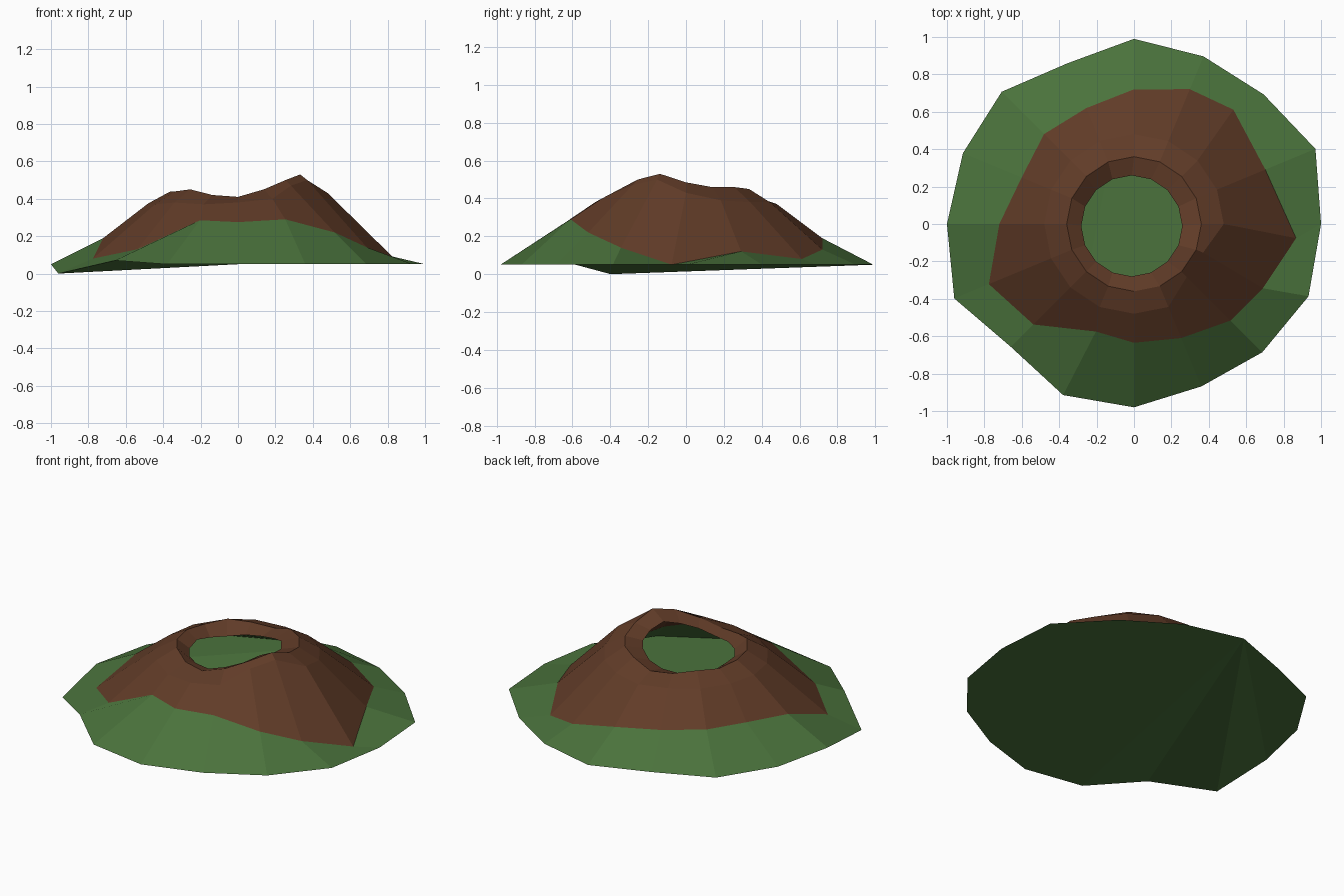
import bpy
import math

cube = bpy.data.objects.get("Cube")
if cube:
    bpy.data.objects.remove(cube, do_unlink=True)

SIDES = 16


def make_material(name, colour):
    mat = bpy.data.materials.new(name)
    mat.use_nodes = True
    mat.diffuse_color = colour
    mat.node_tree.nodes["Principled BSDF"].inputs["Base Color"].default_value = colour
    return mat


def ring(radii, heights, centre=(0, 0), twist={}):
    """Points clockwise from the back; a single number stands for the whole ring."""
    points = []
    for i in range(SIDES):
        radius = radii[i] if isinstance(radii, list) else radii
        height = heights[i] if isinstance(heights, list) else heights
        angle = math.radians(90 - i * 360 / SIDES + twist.get(i, 0))
        points.append((centre[0] + radius * math.cos(angle),
                       centre[1] + radius * math.sin(angle), height))
    return points


def make_object(name, points, faces, material):
    mesh = bpy.data.meshes.new(name)
    mesh.from_pydata(points, [], faces)
    mesh.materials.append(material)
    mesh.update()
    obj = bpy.data.objects.new(name, mesh)
    bpy.context.collection.objects.link(obj)
    return obj


def make_slope(name, rings, material):
    """Bridge consecutive rings, listed from the outside in, with flat quads."""
    points = [p for loop in rings for p in loop]
    faces = []
    for level in range(len(rings) - 1):
        low, high = level * SIDES, (level + 1) * SIDES
        for i in range(SIDES):
            j = (i + 1) % SIDES
            faces.append((low + j, low + i, high + i, high + j))
    return make_object(name, points, faces, material)


grass = make_material("grass green", (0.069, 0.17, 0.045, 1))
rock = make_material("rock brown", (0.12, 0.045, 0.021, 1))

# Foot of the mountain, with one sagging corner
foot_heights = [0.05] * SIDES
foot_heights[10] = 0.07
foot_heights[11] = 0.0
foot = ring([.99, .97, .98, 1.05, 1, 1.01, .97, .94,
             .98, .99, .93, 1.04, 1, .99, 1, .93], foot_heights)

# Uneven line where grass meets rock
tree_line = ring([.72, .78, .81, .76, .87, .77, .73, .66,
                  .635, .61, .76, .84, .72, .65, .68, .67],
                 [.19, .13, .08, .12, .05, .14, .22, .29,
                  .275, .285, .13, .08, .19, .2, .21, .2],
                 twist={2: 4, 4: -5, 5: -4, 9: 3})

# Shoulder, ridge and crater rim
shoulder_radii = [0.48] * SIDES
shoulder_radii[5] = shoulder_radii[6] = 0.4
shoulder = ring(shoulder_radii,
                [.37, .38, .38, .39, .43, .5, .47, .4,
                 .38, .37, .38, .37, .375, .38, .38, .38])
ridge = ring(0.36, [.41, .45, .46, .46, .485, .53, .5, .45,
                    .41, .42, .45, .44, .44, .43, .44, .42])
rim = ring(0.27, [.39, .41, .44, .44, .46, .48, .45, .42,
                  .39, .39, .39, .39, .4, .38, .37, .38],
           centre=(-0.012, -0.01))

make_slope("grass_skirt", [foot, tree_line], grass)
make_slope("rock_cone", [tree_line, shoulder, ridge, rim], rock)

# Ground sheet seen through the open crater, fanned from the back corner
make_object("ground_sheet", foot,
            [(0, i, i + 1) for i in range(1, SIDES - 1)], grass)
